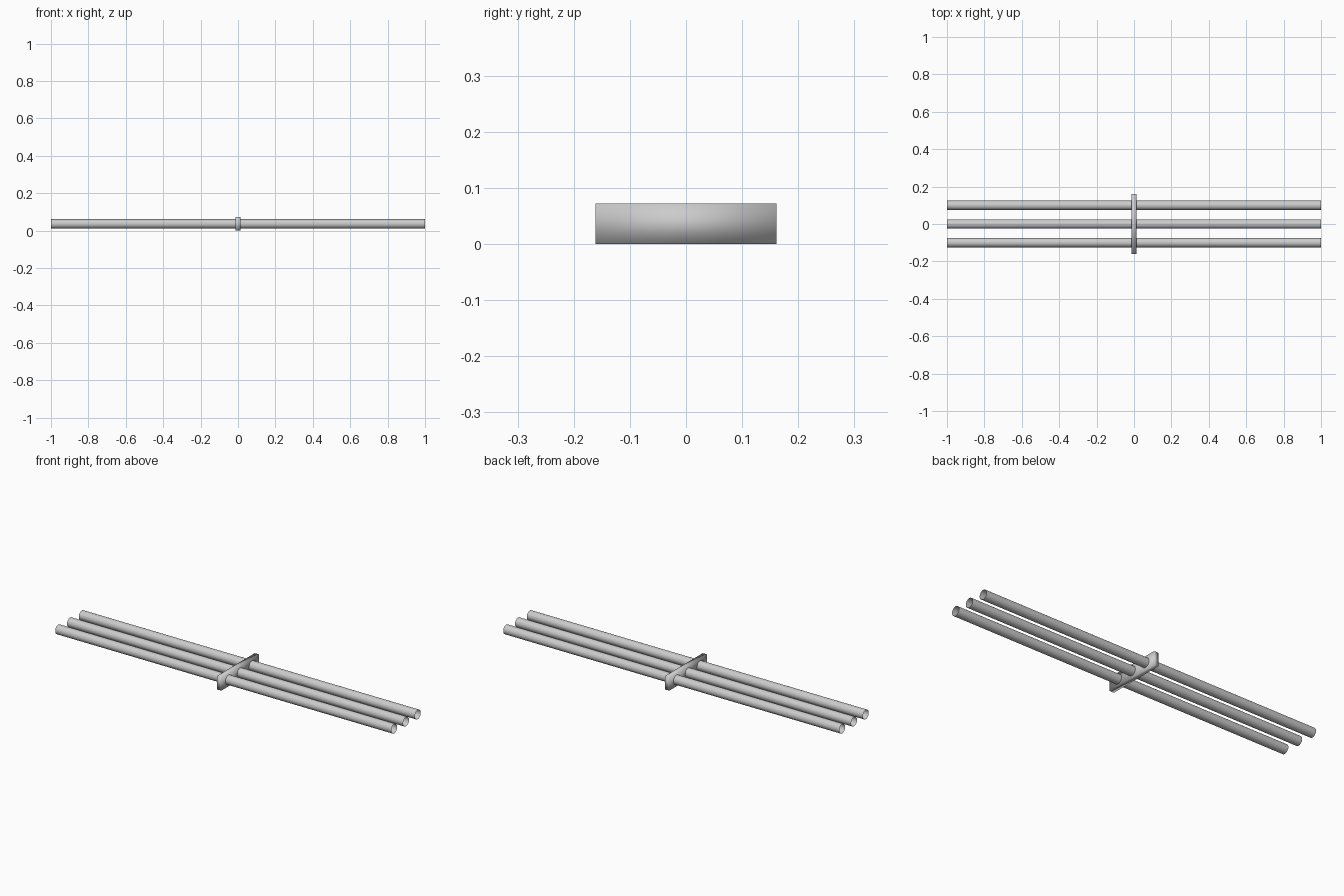
import bpy
import math

if "Cube" in bpy.data.objects:
    bpy.data.objects.remove(bpy.data.objects["Cube"])

TUBE_R = 0.025
PLATE = (0.026, 0.322, 0.072)
MID_Z = PLATE[2] / 2

# Three parallel open-ended, thin-walled tubes along x
for name, y in (("front_tube", -0.1), ("middle_tube", 0.0), ("back_tube", 0.1)):
    bpy.ops.mesh.primitive_cylinder_add(
        vertices=32, radius=TUBE_R, depth=2.0, end_fill_type='NOTHING',
        location=(0, y, MID_Z), rotation=(0, math.pi / 2, 0))
    bpy.context.object.name = name
    bpy.ops.object.shade_smooth()

# Spacer plate crossing the tubes at the middle, softly shaded
bpy.ops.mesh.primitive_cube_add(size=1, location=(0, 0, MID_Z))
plate = bpy.context.object
plate.name = "spacer_plate"
plate.scale = PLATE
bpy.ops.object.transform_apply(location=False, rotation=False, scale=True)
bpy.ops.object.shade_smooth()
